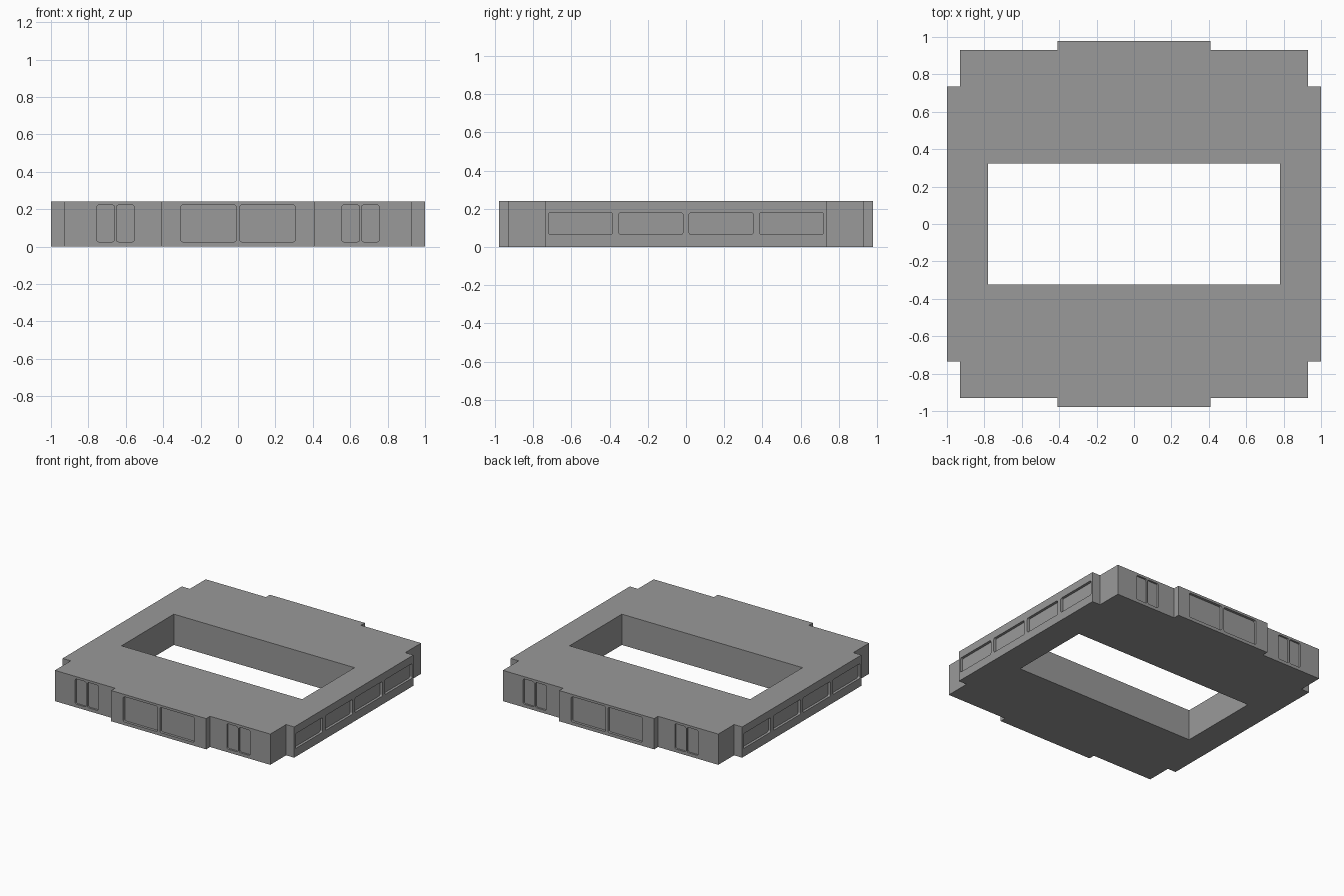
import bpy
import bmesh
from mathutils import Matrix, Vector

cube = bpy.data.objects.get("Cube")
if cube:
    bpy.data.objects.remove(cube, do_unlink=True)

HEIGHT = 0.24

grey = bpy.data.materials.new("plain grey")
grey.use_nodes = True
colour = (0.32, 0.32, 0.32, 1)
grey.diffuse_color = colour
grey.node_tree.nodes["Principled BSDF"].inputs["Base Color"].default_value = colour


def make_object(name, bm):
    bmesh.ops.recalc_face_normals(bm, faces=bm.faces)
    mesh = bpy.data.meshes.new(name)
    bm.to_mesh(mesh)
    bm.free()
    mesh.materials.append(grey)
    obj = bpy.data.objects.new(name, mesh)
    bpy.context.collection.objects.link(obj)
    return obj


def add_box(bm, low, high, axis=None, radius=0.012):
    """Box between two corners, with rounded edges along the given axis."""
    low, high = Vector(low), Vector(high)
    place = Matrix.Translation((low + high) / 2) @ Matrix.Diagonal((high - low).to_4d())
    verts = bmesh.ops.create_cube(bm, size=1, matrix=place)["verts"]
    if axis is not None:
        edges = {e for v in verts for e in v.link_edges
                 if abs((e.verts[0].co - e.verts[1].co).normalized()[axis]) > 0.9}
        bmesh.ops.bevel(bm, geom=list(edges), offset=radius, segments=3,
                        profile=0.5, affect='EDGES')


# Stepped outline: one quarter, mirrored around the centre
quarter = [(1, 0.735), (0.93, 0.735), (0.93, 0.93), (0.41, 0.93), (0.41, 0.978)]
half = quarter + [(-x, y) for x, y in reversed(quarter)]
outline = half + [(x, -y) for x, y in reversed(half)]

bm = bmesh.new()
base = bm.faces.new([bm.verts.new((x, y, 0)) for x, y in outline])
top = bmesh.ops.extrude_face_region(bm, geom=[base])["geom"]
bmesh.ops.translate(bm, vec=(0, 0, HEIGHT),
                    verts=[v for v in top if isinstance(v, bmesh.types.BMVert)])
body = make_object("building_storey", bm)

# Cutter for the central opening and all recessed windows
bm = bmesh.new()
add_box(bm, (-0.78, -0.323, -0.1), (0.78, 0.323, HEIGHT + 0.1))


def add_end_window(x0, x1, wall, depth):
    for side in (-1, 1):
        for flip in (-1, 1):
            xs = sorted((x0 * flip, x1 * flip))
            ys = sorted((side * (wall - depth), side * (wall + 0.03)))
            add_box(bm, (xs[0], ys[0], 0.025), (xs[1], ys[1], 0.222), axis=1)


add_end_window(0.01, 0.307, 0.978, 0.02)    # wide centre pair
add_end_window(0.555, 0.65, 0.93, 0.014)    # narrow wing pair
add_end_window(0.66, 0.755, 0.93, 0.014)

# Four long windows along each side
for side in (-1, 1):
    xs = sorted((side * 0.98, side * 1.03))
    for y in (-0.552, -0.184, 0.184, 0.552):
        add_box(bm, (xs[0], y - 0.168, 0.065), (xs[1], y + 0.168, 0.18), axis=0)

cutter = make_object("opening_cutter", bm)
cutter.hide_render = True

# Cut the openings and keep the result
cut = body.modifiers.new("openings", 'BOOLEAN')
cut.operation = 'DIFFERENCE'
cut.solver = 'EXACT'
cut.object = cutter
bpy.context.view_layer.update()
result = bpy.data.meshes.new_from_object(
    body.evaluated_get(bpy.context.evaluated_depsgraph_get()))
body.modifiers.clear()
body.data = result
bpy.data.objects.remove(cutter, do_unlink=True)
